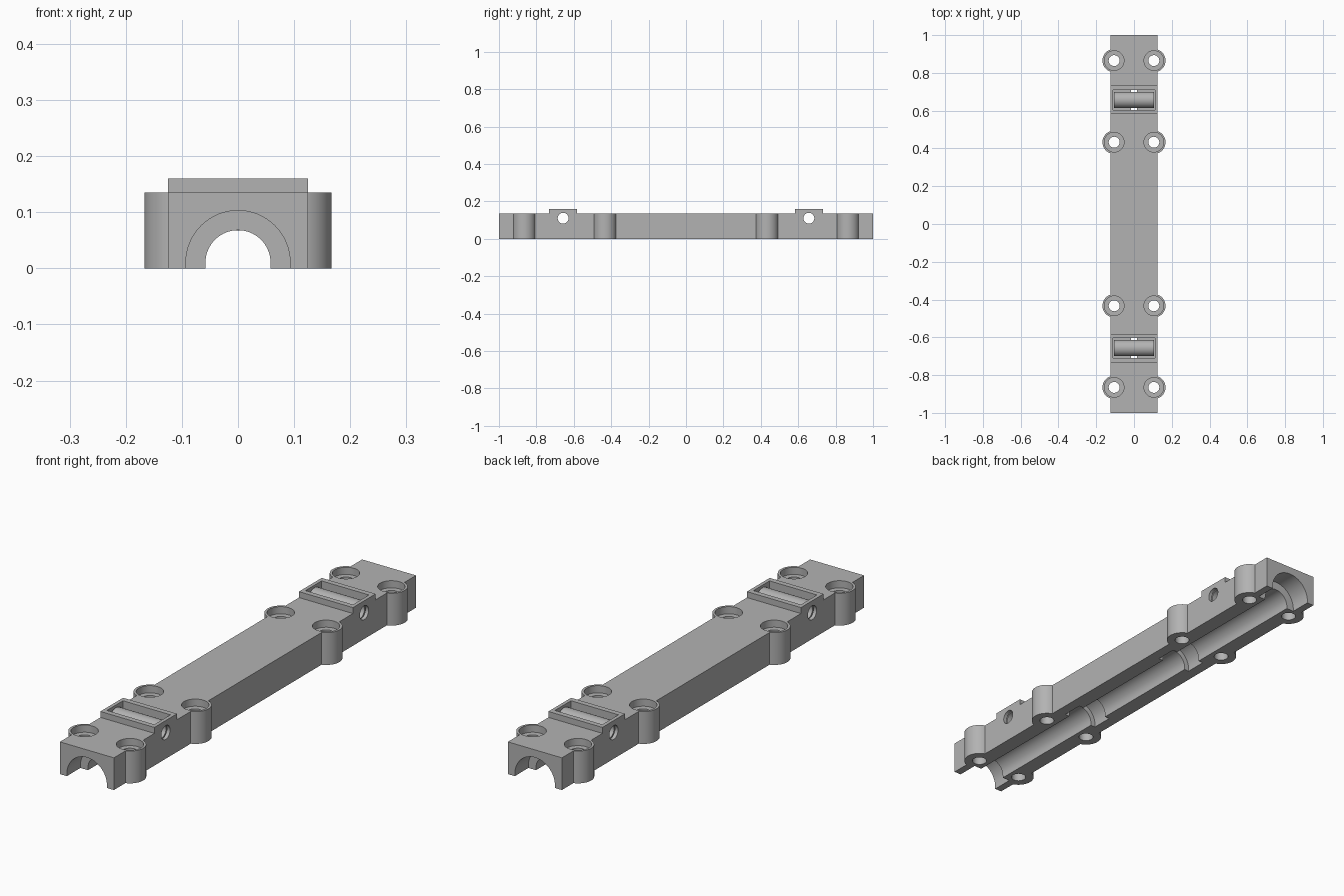
import bpy, bmesh, math
from mathutils import Matrix

cube = bpy.data.objects.get("Cube")
if cube:
    bpy.data.objects.remove(cube, do_unlink=True)

grey = bpy.data.materials.new("plain_grey")
grey.use_nodes = True
colour = (0.45, 0.45, 0.45, 1)
grey.diffuse_color = colour
grey.node_tree.nodes["Principled BSDF"].inputs["Base Color"].default_value = colour


def finish(name, bm):
    bmesh.ops.recalc_face_normals(bm, faces=bm.faces)
    mesh = bpy.data.meshes.new(name)
    bm.to_mesh(mesh)
    bm.free()
    mesh.materials.append(grey)
    obj = bpy.data.objects.new(name, mesh)
    bpy.context.collection.objects.link(obj)
    return obj


def box(name, x, y0, y1, z0, z1):
    bm = bmesh.new()
    bmesh.ops.create_cube(bm, size=1)
    for v in bm.verts:
        v.co = (v.co.x * 2 * x, y0 + (v.co.y + 0.5) * (y1 - y0), z0 + (v.co.z + 0.5) * (z1 - z0))
    return finish(name, bm)


def rod(name, radius, length, centre, along_x=False):
    bm = bmesh.new()
    turn = Matrix.Rotation(math.pi / 2, 4, 'Y') if along_x else Matrix()
    bmesh.ops.create_cone(bm, cap_ends=True, segments=48, radius1=radius, radius2=radius,
                          depth=length, matrix=Matrix.Translation(centre) @ turn)
    return finish(name, bm)


def arch(name, radius, y0, y1):
    # Round-topped tunnel cutter running along y
    bm = bmesh.new()
    steps = [math.pi * i / 32 for i in range(33)]
    pts = [(radius, -0.1)]
    pts += [(radius * math.cos(a), 0.01 + radius * math.sin(a)) for a in steps]
    pts += [(-radius, -0.1)]
    face = bm.faces.new([bm.verts.new((x, y0, z)) for x, z in pts])
    new = bmesh.ops.extrude_face_region(bm, geom=[face])["geom"]
    moved = [g for g in new if isinstance(g, bmesh.types.BMVert)]
    bmesh.ops.translate(bm, verts=moved, vec=(0, y1 - y0, 0))
    return finish(name, bm)


def combine(target, tool, operation):
    mod = target.modifiers.new("combine", 'BOOLEAN')
    mod.operation = operation
    mod.solver = 'EXACT'
    mod.object = tool
    bpy.context.view_layer.objects.active = target
    bpy.ops.object.modifier_apply(modifier=mod.name)
    bpy.data.objects.remove(tool, do_unlink=True)


def smooth(obj):
    bpy.ops.object.select_all(action='DESELECT')
    obj.select_set(True)
    bpy.context.view_layer.objects.active = obj
    bpy.ops.object.shade_smooth_by_angle(angle=math.radians(30))


HEIGHT, AXLE_Z = 0.135, 0.11
bosses = [(sx * 0.105, sy * y) for sx in (-1, 1) for sy in (-1, 1) for y in (0.433, 0.865)]

# Long bar with raised roller housings and screw bosses
body = box("rail_body", 0.125, -1, 1, 0, HEIGHT)
for s in (-1, 1):
    y = s * 0.657
    combine(body, box("housing", 0.125, y - 0.075, y + 0.075, 0.1, 0.16), 'UNION')
for x, y in bosses:
    combine(body, rod("boss", 0.062, HEIGHT, (x, y, HEIGHT / 2)), 'UNION')

# Central channel, with wider end seats and inner grooves
combine(body, arch("channel", 0.058, -1.1, 1.1), 'DIFFERENCE')
for s in (-1, 1):
    combine(body, arch("end_seat", 0.093, *sorted((s * 0.91, s * 1.1))), 'DIFFERENCE')
    combine(body, arch("inner_groove", 0.08, s * 0.3 - 0.045, s * 0.3 + 0.045), 'DIFFERENCE')

# Counterbored screw holes
for x, y in bosses:
    combine(body, rod("screw_hole", 0.029, 0.5, (x, y, 0.1)), 'DIFFERENCE')
    combine(body, rod("counterbore", 0.052, 0.1, (x, y, HEIGHT + 0.02)), 'DIFFERENCE')

# Roller slots, axle holes and hollow rollers
for s, side in ((-1, "front"), (1, "back")):
    y = s * 0.657
    combine(body, box("slot", 0.11, y - 0.053, y + 0.053, 0.066, 0.3), 'DIFFERENCE')
    combine(body, rod("axle_hole", 0.029, 0.5, (0, y, AXLE_Z), True), 'DIFFERENCE')
    roller = rod(side + "_roller", 0.043, 0.212, (0, y, AXLE_Z), True)
    combine(roller, rod("roller_bore", 0.029, 0.5, (0, y, AXLE_Z), True), 'DIFFERENCE')
    smooth(roller)

smooth(body)
